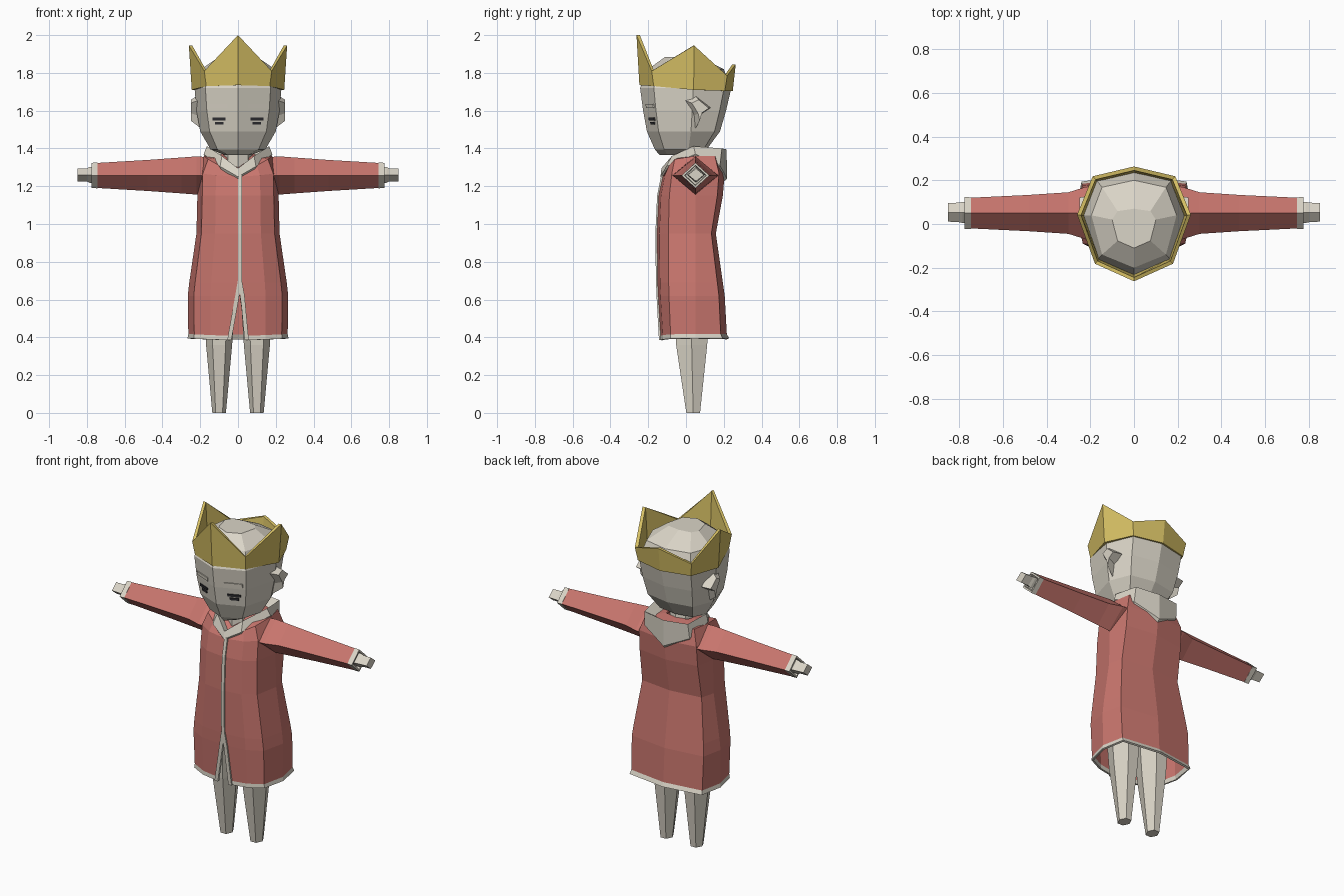
import bpy, bmesh, math
from mathutils import Vector
from mathutils.bvhtree import BVHTree

if "Cube" in bpy.data.objects:
    bpy.data.objects.remove(bpy.data.objects["Cube"])


def material(name, rgb):
    m = bpy.data.materials.new(name)
    m.diffuse_color = (*rgb, 1)
    m.use_nodes = True
    m.node_tree.nodes["Principled BSDF"].inputs["Base Color"].default_value = m.diffuse_color
    return m


RED = material("coat red", (0.58, 0.18, 0.155))
CREAM = material("cream", (0.70, 0.66, 0.57))
GOLD = material("gold", (0.68, 0.53, 0.13))
DARK = material("dark eye", (0.03, 0.03, 0.035))


def finish(bm, name, *mats):
    bmesh.ops.remove_doubles(bm, verts=bm.verts, dist=0.0005)
    bmesh.ops.recalc_face_normals(bm, faces=bm.faces)
    me = bpy.data.meshes.new(name)
    bm.to_mesh(me)
    for m in mats:
        me.materials.append(m)
    ob = bpy.data.objects.new(name, me)
    bpy.context.collection.objects.link(ob)
    return ob


def loft(rings, closed=True, caps=True, loop=False):
    """Skin a list of equal-length point rings into a bmesh."""
    bm = bmesh.new()
    rows = [[bm.verts.new(p) for p in r] for r in rings]
    n = len(rows[0])
    pairs = list(zip(rows, rows[1:])) + ([(rows[-1], rows[0])] if loop else [])
    for a, b in pairs:
        for i in range(n if closed else n - 1):
            j = (i + 1) % n
            bm.faces.new((a[i], a[j], b[j], b[i]))
    if caps:
        bm.faces.new(rows[0])
        bm.faces.new(rows[-1])
    return bm


def mirror_x(ob):
    ob.modifiers.new("mirror", "MIRROR").use_clip = True
    return ob


def both_sides(half):
    """Complete a half ring (front centre to back centre) to a full ring."""
    return half + [(-x, y, z) for x, y, z in half[-2:0:-1]]


# ---- head -------------------------------------------------------------
def head_ring(z, w, yf, yb):
    mid = min(0.045, (yf + yb) / 2 + 0.04)
    return both_sides([(0, yf, z), (.75 * w, .7 * yf, z), (w, mid, z),
                       (.75 * w, .84 * yb, z), (0, yb, z)])


head_bm = loft([head_ring(*r) for r in (
    (1.365, .07, -.14, .03), (1.395, .145, -.165, .11), (1.49, .20, -.207, .18),
    (1.60, .22, -.227, .212), (1.72, .23, -.243, .24), (1.82, .195, -.20, .20),
    (1.885, .10, -.11, .07))])
bmesh.ops.recalc_face_normals(head_bm, faces=head_bm.faces)
head_tree = BVHTree.FromBMesh(head_bm)
finish(head_bm, "head", CREAM)


# eyes and brows: thin plates projected onto the face
def face_plate(name, x0, x1, z0, z1, thick, mat):
    rings = []
    for off in (0.002, -thick):
        ring = []
        for x, z in ((x0, z0), (x1, z0), (x1, z1), (x0, z1)):
            hit = head_tree.ray_cast(Vector((x, -1, z)), Vector((0, 1, 0)))[0]
            ring.append((x, hit.y + off, z))
        rings.append(ring)
    mirror_x(finish(loft(rings), name, mat))


face_plate("upper_eyelid", .067, .135, 1.549, 1.564, .007, DARK)
face_plate("lower_eye", .077, .122, 1.526, 1.541, .006, DARK)
face_plate("brow", .055, .15, 1.613, 1.635, .006, CREAM)

# ears
outline = [(-.02, 1.66), (.04, 1.69), (.13, 1.615), (.07, 1.575), (.05, 1.505), (.035, 1.57)]
mirror_x(finish(loft([[(.195, y, z) for y, z in outline],
                      [(.25, .085 + .6 * (y - .07), 1.61 + .6 * (z - 1.61)) for y, z in outline]]),
                "ear", CREAM))

# ---- crown ------------------------------------------------------------
plan = [(0, -.257, 1.735, 2.0), (.175, -.178, 1.73, 1.81), (.255, .042, 1.71, 1.945),
        (.185, .214, 1.705, 1.785), (0, .258, 1.705, 1.845)]


def crown_ring(scale, top):
    return both_sides([(x * scale, y * scale, p if top else b) for x, y, b, p in plan])


finish(loft([crown_ring(.96, False), crown_ring(1.02, True), crown_ring(.95, True),
             crown_ring(.90, False)], caps=False, loop=True), "crown", GOLD)

# ---- coat -------------------------------------------------------------
coat_rows = [  # z, half width, front y, back y, slit half width, front drop
    (.395, .267, -.137, .228, .046, .01), (.418, .263, -.136, .216, .042, .01),
    (.62, .266, -.15, .205, .010, 0), (.69, .258, -.153, .195, 0, 0),
    (.95, .220, -.156, .158, 0, 0), (1.15, .215, -.147, .195, 0, 0),
    (1.27, .212, -.125, .205, 0, .02), (1.36, .18, -.10, .18, 0, .085),
    (1.37, .08, -.02, .10, 0, .05)]


def coat_ring(z, w, yf, yb, slit, drop):
    half = [(slit, yf, z - drop), (.55 * w, .9 * yf, z - .6 * drop),
            (.88 * w, .6 * yf, z - .2 * drop), (w, .05, z), (.9 * w, .85 * yb, z), (0, yb, z)]
    return half + [(-x, y, zz) for x, y, zz in half[-2::-1]]


coat = finish(loft([coat_ring(*r) for r in coat_rows], closed=False, caps=False), "coat", RED, CREAM)
for f in coat.data.polygons:  # hem band by height
    f.material_index = 1 if f.center.z < .415 else 0
shell = coat.modifiers.new("thickness", "SOLIDIFY")
shell.thickness, shell.offset = .012, -1


# front edging: a strip down the chest that parts along the slit
def strip(name, path, half_width):
    rings = [[(x - half_width, y + .008, z), (x - half_width, y - .006, z),
              (x + half_width, y - .006, z), (x + half_width, y + .008, z)] for x, y, z in path]
    return finish(loft(rings), name, CREAM)


strip("front_edging", [(.01, -.125, 1.26), (.01, -.147, 1.15), (.01, -.156, .95), (.01, -.153, .67)], .010)
for side, name in ((-1, "slit_edging_left"), (1, "slit_edging_right")):
    strip(name, [(.01, -.153, .70), (.01 + side * .014, -.15, .62), (side * .046, -.137, .385)], .011)

# ---- sleeves, cuffs and hands: diamond sections ------------------------
def diamond(x, ry, rz, y=.05, z=1.257):
    return [(x, y - ry, z), (x, y, z + rz), (x, y + ry, z), (x, y, z - rz)]


mirror_x(finish(loft([diamond(*s) for s in (
    (.13, .125, .095), (.22, .12, .101), (.30, .095, .095), (.48, .083, .082), (.75, .07, .066))]),
    "sleeve", RED))
mirror_x(finish(loft([diamond(*s) for s in (
    (.745, .072, .068), (.775, .073, .067), (.775, .058, .054), (.752, .054, .05))]), "cuff", CREAM))
mirror_x(finish(loft([diamond(*s, y=.053, z=1.26) for s in (
    (.74, .046, .042), (.785, .048, .042), (.80, .045, .035), (.85, .042, .034))]), "hand", CREAM))

# ---- collar and neck ----------------------------------------------------
outer = [(0, -.135, 1.25), (.095, -.105, 1.305), (.182, .05, 1.37), (.15, .18, 1.31), (0, .217, 1.24)]
rim = [(0, -.13, 1.295), (.085, -.075, 1.36), (.165, .04, 1.412), (.145, .19, 1.40), (0, .215, 1.395)]
inner = [(0, -.095, 1.28), (.05, -.05, 1.31), (.11, .04, 1.36), (.10, .13, 1.355), (0, .15, 1.345)]
under = [(x * .93, y * .9, z - .02) for x, y, z in outer]
finish(loft([both_sides(r) for r in (outer, rim, inner, under)], caps=False, loop=True), "collar", CREAM)


def tube(stations, sides):
    """Upright tube from (x, y, z, rx, ry) stations."""
    return loft([[(x + rx * math.cos(math.tau * i / sides), y + ry * math.sin(math.tau * i / sides), z)
                  for i in range(sides)] for x, y, z, rx, ry in stations])


finish(tube([(0, .03, 1.25, .08, .09), (0, .02, 1.42, .07, .075)], 8), "neck", CREAM)

# ---- legs ---------------------------------------------------------------
mirror_x(finish(tube([(.10, .038, 0, .036, .042), (.10, .03, .36, .069, .095),
                      (.10, .025, .70, .09, .115)], 6), "leg", CREAM))
